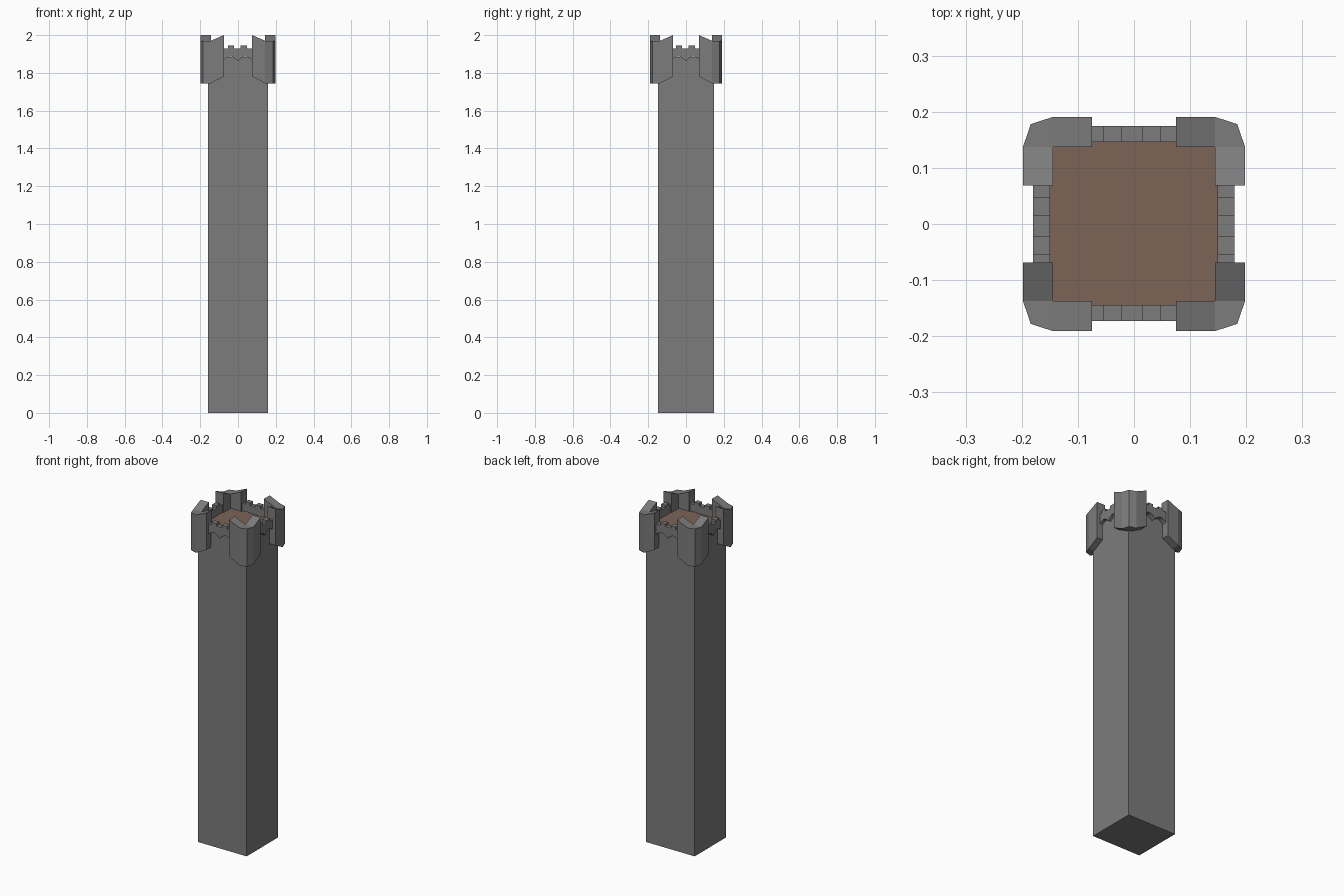
import bpy, bmesh, math

if "Cube" in bpy.data.objects:
    bpy.data.objects.remove(bpy.data.objects["Cube"])


def material(name, rgb):
    m = bpy.data.materials.new(name)
    m.diffuse_color = (*rgb, 1)
    m.use_nodes = True
    m.node_tree.nodes["Principled BSDF"].inputs["Base Color"].default_value = m.diffuse_color
    return m


STONE = material("grey stone", (0.2, 0.2, 0.2))
WOOD = material("brown floor", (0.2, 0.125, 0.092))


def finish(bm, name, mats):
    bmesh.ops.recalc_face_normals(bm, faces=bm.faces)
    me = bpy.data.meshes.new(name)
    bm.to_mesh(me)
    bm.free()
    for m in mats:
        me.materials.append(m)
    ob = bpy.data.objects.new(name, me)
    bpy.context.collection.objects.link(ob)
    return ob


# Square shaft whose upper face is the brown floor
FLOOR = 1.885
bm = bmesh.new()
bmesh.ops.create_cube(bm, size=1)
for v in bm.verts:
    v.co = (v.co.x * 0.32, v.co.y * 0.294, (v.co.z + 0.5) * FLOOR)
for f in bm.faces:
    f.material_index = int(f.normal.z > 0.5)
finish(bm, "tower_shaft", [STONE, WOOD])

# L-shaped corner guards: low at the corner, rising towards both ends
OUTLINE = [(0.144, 0.137), (0.144, 0.069), (0.198, 0.069), (0.198, 0.137),
           (0.184, 0.178), (0.144, 0.191), (0.075, 0.191), (0.075, 0.137)]
CAPS = [(0, 1, 2, 3), (0, 3, 4, 5), (0, 5, 6, 7)]


def corner_guard(name, sx, sy):
    bm = bmesh.new()
    rings = []
    for base, rise in ((1.745, 0.036), (1.97, 0.03)):
        rings.append([bm.verts.new((sx * x, sy * y, base + (rise if x < 0.1 or y < 0.1 else 0)))
                      for x, y in OUTLINE])
    for ring in rings:
        for cap in CAPS:
            bm.faces.new([ring[i] for i in cap])
    low, high = rings
    for i in range(8):
        j = (i + 1) % 8
        bm.faces.new((low[i], low[j], high[j], high[i]))
    finish(bm, name, [STONE])


for sx, side in ((-1, "left"), (1, "right")):
    for sy, end in ((-1, "front"), (1, "back")):
        corner_guard(f"corner_guard_{end}_{side}", sx, sy)


# Parapets: battlement profile on top, two shallow arches underneath
def parapet(name, place, inner, outer, half):
    top = [(half, 1.93)]
    for a, b in ((0.047, 0.014), (-0.022, -0.054)):
        top += [(a, 1.93), (a, 1.945), (b, 1.945), (b, 1.93)]
    top.append((-half, 1.93))
    n = 16
    under = []
    for i in range(n + 1):
        t = -half + 2 * half * i / n
        under.append((t, 1.862 + 0.025 * abs(math.sin(math.pi * t / 0.08))))
    bm = bmesh.new()
    rings = [[bm.verts.new((*place(t, d), z)) for t, z in under + top] for d in (inner, outer)]
    for r in rings:
        bm.faces.new(r)
    for i in range(len(rings[0])):
        j = (i + 1) % len(rings[0])
        bm.faces.new((rings[0][i], rings[0][j], rings[1][j], rings[1][i]))
    finish(bm, name, [STONE])


parapet("parapet_front", lambda t, d: (t, -d), 0.144, 0.173, 0.08)
parapet("parapet_back", lambda t, d: (t, d), 0.146, 0.175, 0.08)
parapet("parapet_left", lambda t, d: (-d, t), 0.15, 0.18, 0.08)
parapet("parapet_right", lambda t, d: (d, t), 0.149, 0.179, 0.08)
